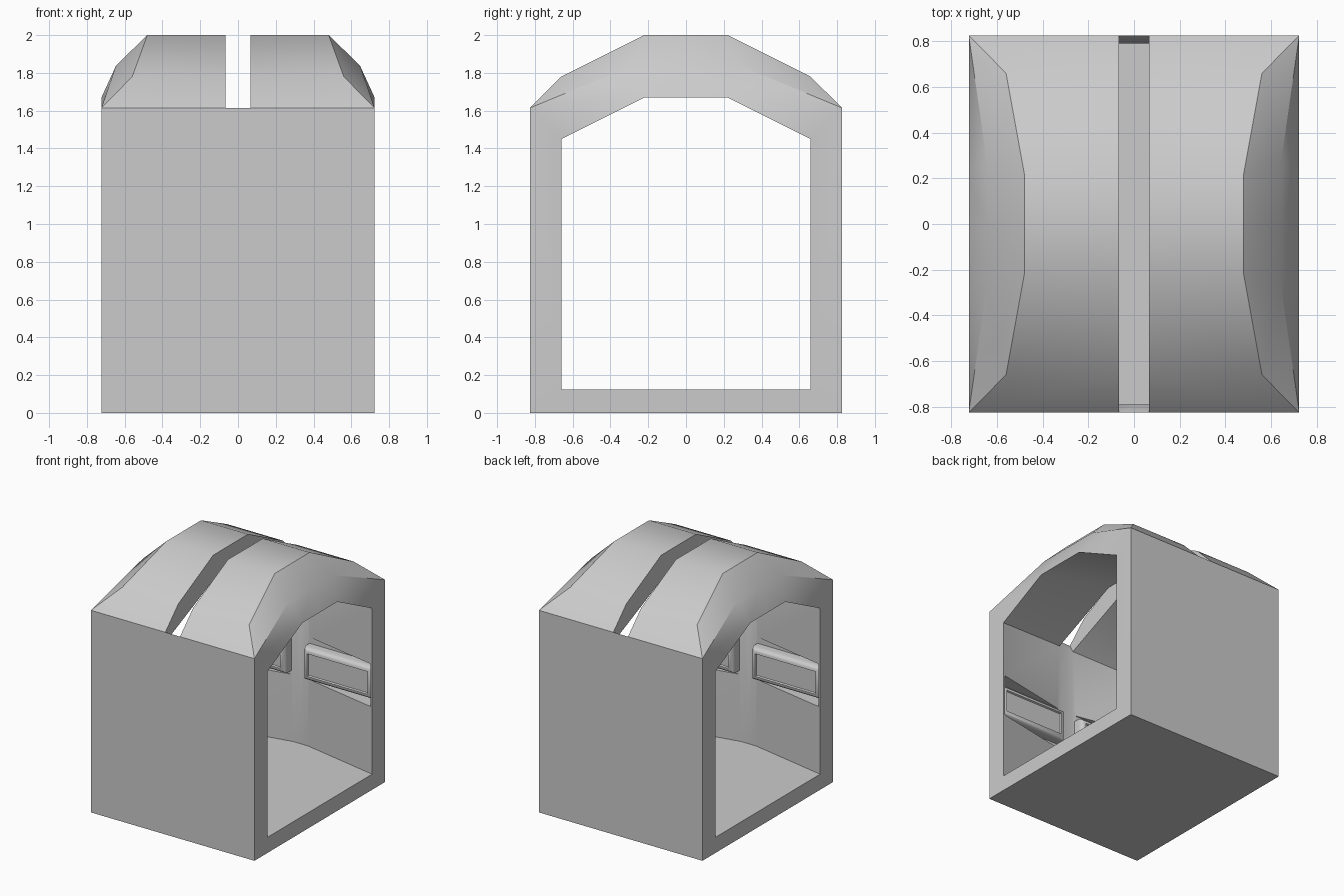
import bpy, bmesh, math

if "Cube" in bpy.data.objects:
    bpy.data.objects.remove(bpy.data.objects["Cube"])


def make_object(name, bm):
    bmesh.ops.recalc_face_normals(bm, faces=bm.faces[:])
    mesh = bpy.data.meshes.new(name)
    bm.to_mesh(mesh)
    bm.free()
    obj = bpy.data.objects.new(name, mesh)
    bpy.context.collection.objects.link(obj)
    return obj


def smooth(obj, degrees):
    bpy.ops.object.select_all(action='DESELECT')
    obj.select_set(True)
    bpy.context.view_layer.objects.active = obj
    bpy.ops.object.shade_smooth_by_angle(angle=math.radians(degrees))


def box(x0, x1, y0, y1, z0, z1):
    bm = bmesh.new()
    bmesh.ops.create_cube(bm, size=1)
    for v in bm.verts:
        v.co = (x0 + (v.co.x + .5) * (x1 - x0),
                y0 + (v.co.y + .5) * (y1 - y0),
                z0 + (v.co.z + .5) * (z1 - z0))
    return bm


def mirror_xy(bm, merge=1e-4):
    for axis in 'XY':
        bmesh.ops.mirror(bm, geom=bm.verts[:] + bm.edges[:] + bm.faces[:],
                         axis=axis, merge_dist=merge)


# Shell: one quarter of the open-ended shelter, mirrored across x and y
S = .065  # half width of the roof slot
points = dict(
    # outer roof beside the slot
    a0=(S, 0, 2), a1=(S, .22, 2), a2=(S, .66, 1.78), a3=(S, .825, 1.615),
    # interior beside the slot
    i0=(S, 0, 1.80), i1=(S, .22, 1.80), i2=(S, .79, 1.55), i3=(S, .79, .125), i4=(S, 0, .125),
    # ridge and chamfer at the end of the roof
    r0=(.48, 0, 2), r1=(.48, .22, 2), r2=(.56, .66, 1.78), c=(.723, .825, 1.615),
    m0=(.645, 0, 1.84), m1=(.645, .28, 1.84),
    # doorway
    e0=(.723, 0, 1.67), e1=(.723, .22, 1.67), e2=(.723, .66, 1.45), e3=(.723, .66, .125), e4=(.723, 0, .125),
    # base
    b0=(.723, .825, 0), b1=(.723, 0, 0))
# matching points on the centre plane
for new, old in (('w3', 'a3'), ('w2', 'i2'), ('wi3', 'i3'), ('wi4', 'i4'), ('wb0', 'b0'), ('wb1', 'b1')):
    points[new] = (0,) + points[old][1:]
faces = ("a0 a1 r1 r0,a1 a2 r2 r1,a2 a3 c r2,r0 r1 m1 m0,r1 r2 m1,r2 c m1,"
         "m0 m1 e1 e0,m1 c e1,c e2 e1,c b0 e3 e2,e3 b0 b1 e4,"
         "e0 e1 i1 i0,e1 e2 i2 i1,e2 e3 i3 i2,e3 e4 i4 i3,"
         "a0 a1 i1 i0,a1 a2 i2 i1,a2 a3 i2,a3 w3 w2 i2,i2 w2 wi3 i3,"
         "i3 wi3 wi4 i4,c a3 w3 wb0 b0,b0 wb0 wb1 b1")
bm = bmesh.new()
verts = {k: bm.verts.new(p) for k, p in points.items()}
for f in faces.split(','):
    bm.faces.new([verts[k] for k in f.split()])
mirror_xy(bm)
shell = make_object("shelter_shell", bm)
smooth(shell, 30)

# Wall niches: shallow pockets in the tapering side walls
bm = box(.09, .705, .60, .788, .66, 1.0)
mirror_xy(bm)
cutter = make_object("niche_cutter", bm)
cutter.hide_render = True
cutter.hide_set(True)
mod = shell.modifiers.new("niches", 'BOOLEAN')
mod.operation = 'DIFFERENCE'
mod.solver = 'EXACT'
mod.object = cutter

# Wall panels: rounded blocks with a slightly sunken face
for sx, side in ((1, "right"), (-1, "left")):
    for sy, wall in ((1, "back"), (-1, "front")):
        bm = box(.08, .695, .70, .80, .69, .95)
        front = [e for e in bm.edges if all(v.co.y < .75 for v in e.verts)]
        bmesh.ops.bevel(bm, geom=front, offset=.04, segments=4, profile=.5, affect='EDGES')
        bm.normal_update()
        face = min(bm.faces, key=lambda f: f.calc_center_median().y)
        bmesh.ops.inset_region(bm, faces=[face], thickness=.008, depth=-.012)
        for v in bm.verts:
            v.co.x *= sx
            v.co.y *= sy
        smooth(make_object(f"{wall}_{side}_wall_panel", bm), 35)
